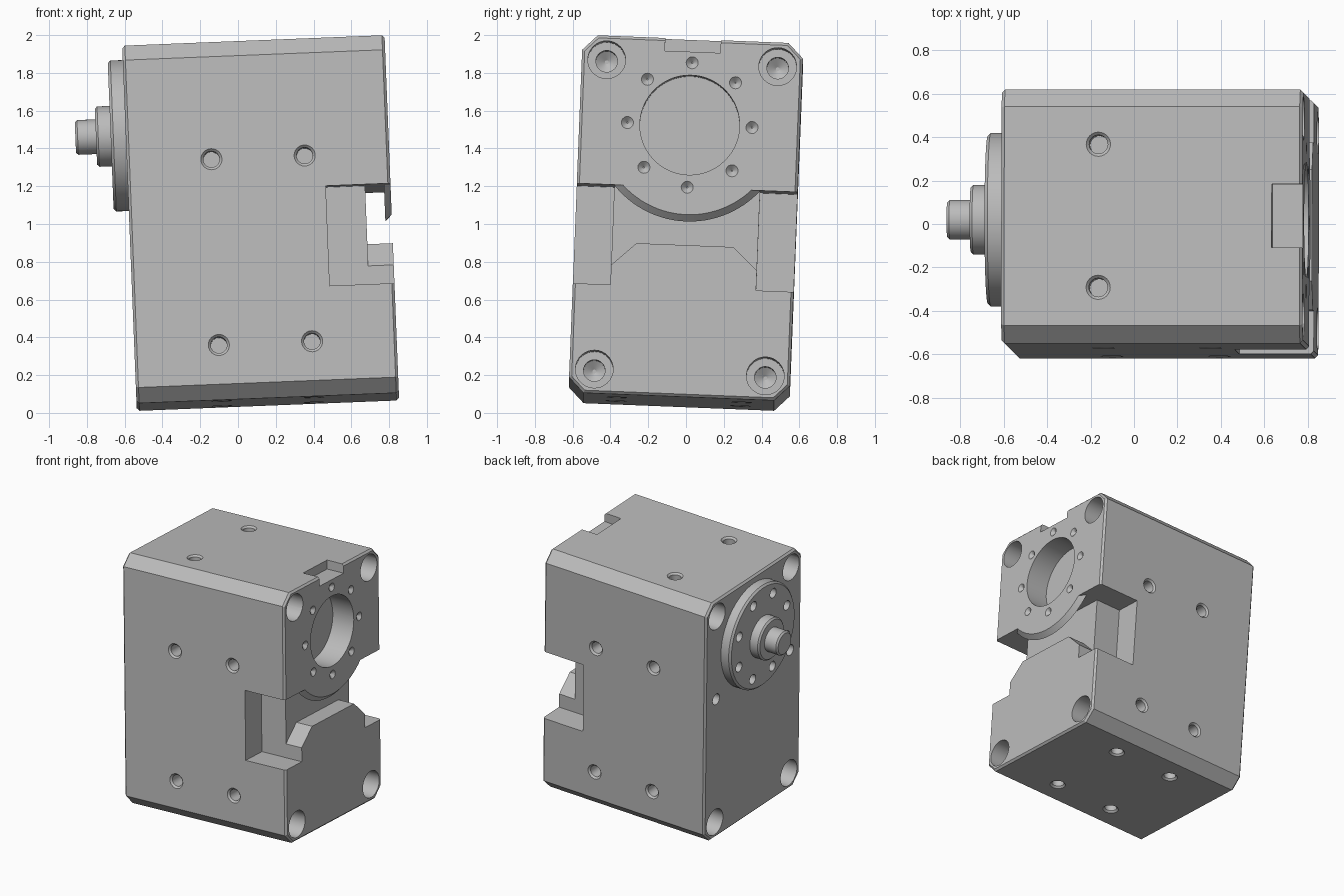
import bpy, bmesh
from math import sin, cos, pi, radians
from mathutils import Vector, Matrix, Euler

cube = bpy.data.objects.get("Cube")
if cube:
    bpy.data.objects.remove(cube, do_unlink=True)

# Single machined-metal colour
GREY = (0.5, 0.5, 0.5, 1)
metal = bpy.data.materials.new("machined grey")
metal.use_nodes = True
metal.diffuse_color = GREY
metal.node_tree.nodes["Principled BSDF"].inputs["Base Color"].default_value = GREY

# The whole housing leans slightly about two axes
LEAN = Matrix.Translation((0.12, 0, 1.005)) @ Euler((-0.04, -0.04, 0)).to_matrix().to_4x4()
HX, HY, HZ = 0.695, 0.585, 0.948   # half sizes of the housing
AXIS_Z = 0.492                     # height of the output shaft
CHAMFER = 0.08


def loft(bm, rings):
    """Skin a stack of point rings and cap both ends."""
    loops = [[bm.verts.new(p) for p in ring] for ring in rings]
    faces = [bm.faces.new(loops[0][::-1]), bm.faces.new(loops[-1])]
    n = len(loops[0])
    for a, b in zip(loops, loops[1:]):
        for i in range(n):
            j = (i + 1) % n
            faces.append(bm.faces.new((a[i], a[j], b[j], b[i])))
    bmesh.ops.recalc_face_normals(bm, faces=faces)


def lathe(bm, profile, origin, direction, segments=24):
    """Turn (radius, distance) pairs about a direction from an origin."""
    turn = Vector(direction).to_track_quat('Z', 'Y')
    loft(bm, [[Vector(origin) + turn @ Vector((r * cos(2 * pi * i / segments),
                                              r * sin(2 * pi * i / segments), t))
               for i in range(segments)] for r, t in profile])


def prism(bm, section, x0, x1):
    """Extrude a (y, z) section along x."""
    loft(bm, [[(x, y, z) for y, z in section] for x in (x0, x1)])


def box(bm, low, high):
    (x0, y0, z0), (x1, y1, z1) = low, high
    prism(bm, [(y0, z0), (y1, z0), (y1, z1), (y0, z1)], x0, x1)


def make(name, bm):
    mesh = bpy.data.meshes.new(name)
    bm.to_mesh(mesh)
    bm.free()
    mesh.materials.append(metal)
    obj = bpy.data.objects.new(name, mesh)
    bpy.context.collection.objects.link(obj)
    obj.matrix_world = LEAN
    return obj


def select(obj):
    bpy.ops.object.select_all(action='DESELECT')
    obj.select_set(True)
    bpy.context.view_layer.objects.active = obj


def cut(obj, cutter):
    """Subtract a cutter and throw it away."""
    cutter.hide_render = True
    mod = obj.modifiers.new("cut", 'BOOLEAN')
    mod.operation, mod.solver, mod.object = 'DIFFERENCE', 'EXACT', cutter
    select(obj)
    bpy.ops.object.modifier_apply(modifier=mod.name)
    bpy.data.objects.remove(cutter, do_unlink=True)


def smooth(obj):
    select(obj)
    bpy.ops.object.shade_smooth_by_angle(angle=radians(30))


def octagon(x, shrink):
    y, z, c = HY - shrink, HZ - shrink, CHAMFER - shrink * 0.6
    return [(x, a, b) for a, b in ((y, c - z), (y, z - c), (y - c, z), (c - y, z),
                                   (-y, z - c), (-y, c - z), (c - y, -z), (y - c, -z))]


# Housing block with long chamfers and fine end bevels
EDGE = 0.014
bm = bmesh.new()
loft(bm, [octagon(-HX, EDGE), octagon(EDGE - HX, 0), octagon(HX - EDGE, 0), octagon(HX, EDGE)])
housing = make("housing", bm)

# Side pockets and the top notch
POCKET_TOP, POCKET_LOW, WALL = 0.16, -0.37, 0.386
bm = bmesh.new()
for side in (-1, 1):
    ys = sorted((side * WALL, side * 0.7))
    box(bm, (0.352, ys[0], POCKET_LOW), (0.8, ys[1], POCKET_TOP))
box(bm, (0.553, -0.147, 0.88), (0.8, 0.147, 1.1))
cut(housing, make("pocket_cutter", bm))

# Through slot with a sloped floor, leaving a round lip below the bore
half = [(0.42, POCKET_TOP), (0.42, -0.265), (WALL, -0.265), (0.257, -0.145)]
bm = bmesh.new()
prism(bm, half + [(-y, z) for y, z in half[::-1]], 0.56, 0.75)
slot = make("slot_cutter", bm)
bm = bmesh.new()
lathe(bm, [(0.51, 0), (0.475, 0.035), (0.475, 0.15)], (HX - 0.035, 0, AXIS_Z), (1, 0, 0), 96)
cut(slot, make("lip_form", bm))
cut(housing, slot)

# Holes
TAPPED = [(0.056, -0.02), (0.056, 0), (0.043, 0.013), (0.043, 0.12)]
COUNTERBORE = [(0.1, -0.02), (0.1, 0.2), (0.057, 0.2), (0.057, 0.3), (0.01, 0.33)]
DIMPLE = [(0.032, -0.02), (0.032, 0), (0.004, 0.026)]
BORE = [(0.264, -0.02), (0.264, 0.18)]
PLAIN = [(0.042, -0.02), (0.042, 0.12)]
bm = bmesh.new()
for sx in (-1, 1):
    for sy in (-1, 1):
        # Corner screws on both ends
        for sz in (-1, 1):
            lathe(bm, COUNTERBORE, (sx * HX, sy * 0.453, sz * 0.82), (-sx, 0, 0), 32)
        # Mounting holes on the two broad sides
        for z in (0.325, -0.66):
            lathe(bm, TAPPED, (sx * 0.247, sy * HY, z), (0, -sy, 0))
        # Mounting holes underneath, and two on top
        lathe(bm, TAPPED, (sx * 0.247, sy * 0.33, -HZ), (0, 0, 1))
        if sx < 0:
            lathe(bm, TAPPED, (sx * 0.247, sy * 0.33, HZ), (0, 0, -1))
            lathe(bm, PLAIN, (-HX, sy * 0.453, POCKET_TOP), (1, 0, 0))
# Bore and its ring of dimples
lathe(bm, BORE, (HX, 0, AXIS_Z), (-1, 0, 0), 96)
for i in range(8):
    a = i * pi / 4
    lathe(bm, DIMPLE, (HX, 0.33 * sin(a), AXIS_Z + 0.33 * cos(a)), (-1, 0, 0), 20)
cut(housing, make("hole_cutter", bm))
smooth(housing)


def disc(name, radius, start, end, bevel, segments):
    """Turned step on the shaft axis, bevelled at its outer rim."""
    bm = bmesh.new()
    lathe(bm, [(radius, 0), (radius, end - start - bevel), (radius - bevel, end - start)],
          (-start, 0, AXIS_Z), (-1, 0, 0), segments)
    return make(name, bm)


# Output flange with eight holes, hub and shaft
flange = disc("output_flange", 0.4, HX - 0.003, 0.775, 0.014, 96)
bm = bmesh.new()
for i in range(8):
    a = (i + 0.5) * pi / 4
    lathe(bm, [(0.037, -0.02), (0.037, 0.065)],
          (-0.775, 0.315 * sin(a), AXIS_Z + 0.315 * cos(a)), (1, 0, 0))
cut(flange, make("flange_cutter", bm))
smooth(flange)
smooth(disc("hub", 0.16, 0.772, 0.853, 0.012, 64))
smooth(disc("shaft", 0.092, 0.85, 0.962, 0.012, 48))
